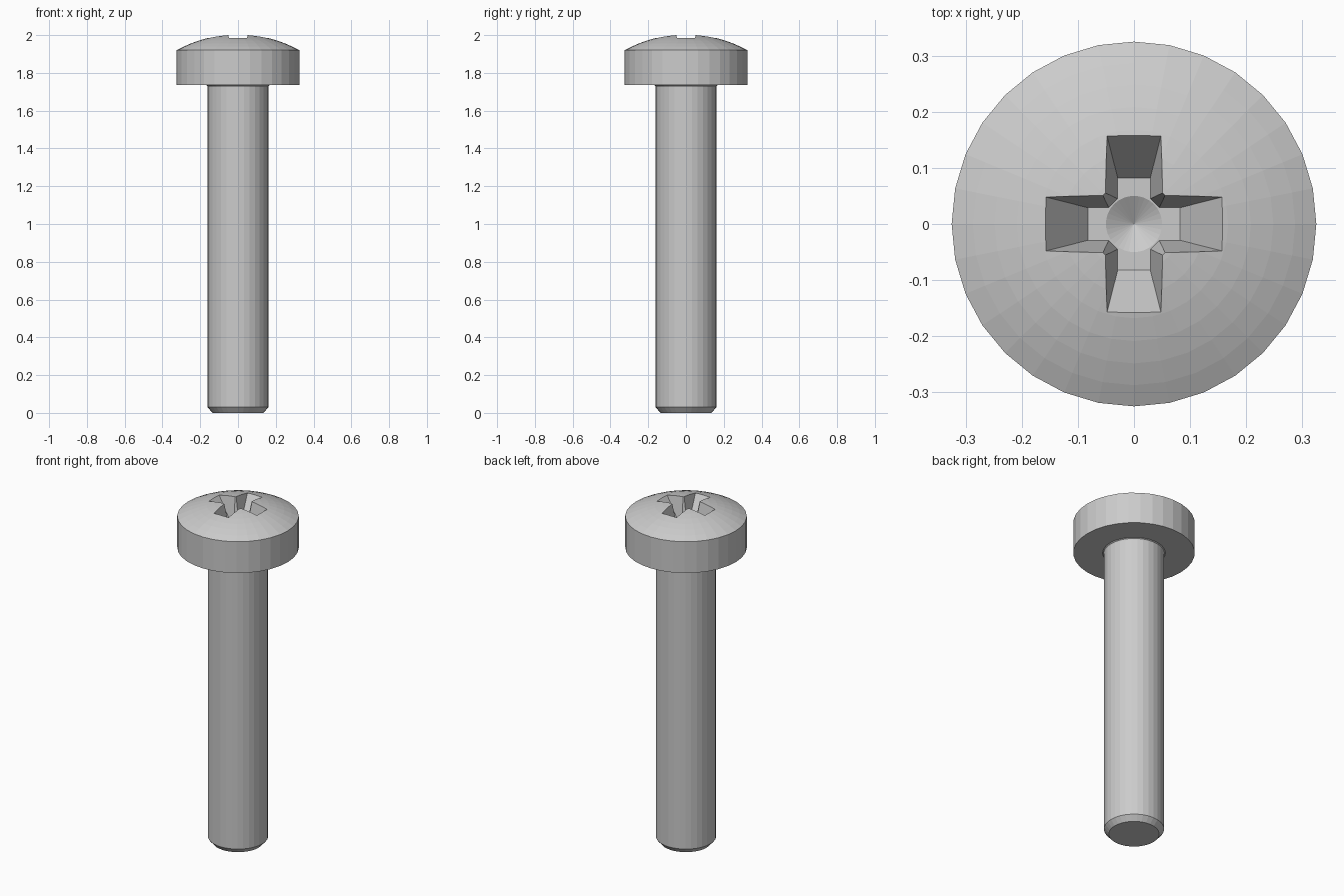
import bpy, bmesh, math

if "Cube" in bpy.data.objects:
    bpy.data.objects.remove(bpy.data.objects["Cube"])

SEG = 32


def loft(name, rings):
    """Closed solid from rings of points; a one-point ring makes a pole."""
    bm = bmesh.new()
    loops = [[bm.verts.new(p) for p in ring] for ring in rings]
    for a, b in zip(loops, loops[1:]):
        n = max(len(a), len(b))
        for i in range(n):
            j = (i + 1) % n
            if len(a) == 1:
                bm.faces.new((a[0], b[j], b[i]))
            elif len(b) == 1:
                bm.faces.new((a[i], a[j], b[0]))
            else:
                bm.faces.new((a[i], a[j], b[j], b[i]))
    for end in (loops[0], loops[-1]):
        if len(end) > 1:
            bm.faces.new(end)
    bmesh.ops.recalc_face_normals(bm, faces=bm.faces)
    mesh = bpy.data.meshes.new(name)
    bm.to_mesh(mesh)
    bm.free()
    ob = bpy.data.objects.new(name, mesh)
    bpy.context.collection.objects.link(ob)
    return ob


def circle(r, z):
    if r < 1e-6:
        return [(0, 0, z)]
    return [(r * math.cos(2 * math.pi * i / SEG),
             r * math.sin(2 * math.pi * i / SEG), z) for i in range(SEG)]


def cross(z):
    """Cross section of the tapered driver recess at height z."""
    t = (z - 1.88) / 0.104
    w, length, c = 0.029 + 0.019 * t, 0.082 + 0.075 * t, 0.045 + 0.009 * t
    arm = [(length, -w), (length, w), (c, w), (w, c)]
    pts = []
    for k in range(4):
        co, si = round(math.cos(k * math.pi / 2)), round(math.sin(k * math.pi / 2))
        pts += [(x * co - y * si, x * si + y * co, z) for x, y in arm]
    return pts


# Shank with chamfered tip, underhead fillet and domed head
profile = [(0.135, 0), (0.161, 0.03), (0.161, 1.724), (0.163, 1.731),
           (0.168, 1.735), (0.325, 1.735)]
rise, r_head, apex = 0.084, 0.325, 2.004
R = (r_head ** 2 + rise ** 2) / (2 * rise)
half = math.asin(r_head / R)
for i in range(9):
    a = half * (1 - i / 8)
    profile.append((R * math.sin(a), apex - R * (1 - math.cos(a))))
screw = loft("screw", [circle(r, z) for r, z in profile])

# Cross recess and the conical pit at its centre
cutters = [loft("recess_cutter", [cross(1.88), cross(2.03)]),
           loft("pit_cutter", [circle(0, 1.85), circle(0.0535, 1.882)])]
for cutter in cutters:
    cutter.hide_render = True
    cutter.hide_set(True)
    mod = screw.modifiers.new(cutter.name, 'BOOLEAN')
    mod.operation = 'DIFFERENCE'
    mod.solver = 'EXACT'
    mod.object = cutter

# Bake the cuts and drop the cutters
bpy.context.view_layer.objects.active = screw
for mod in list(screw.modifiers):
    bpy.ops.object.modifier_apply(modifier=mod.name)
for cutter in cutters:
    bpy.data.objects.remove(cutter)
